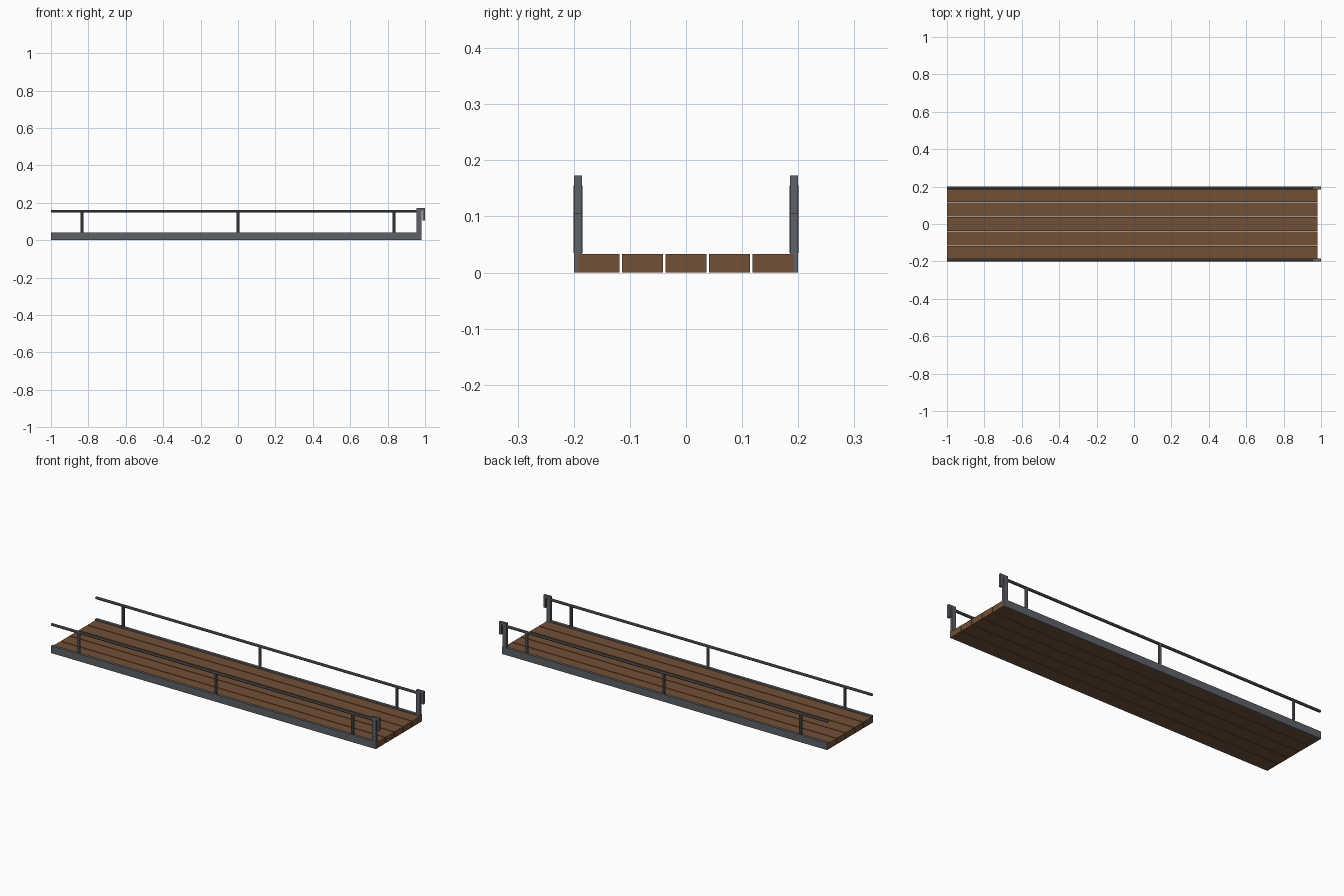
import bpy, math

if "Cube" in bpy.data.objects:
    bpy.data.objects.remove(bpy.data.objects["Cube"])

def material(name, color):
    m = bpy.data.materials.new(name)
    m.diffuse_color = color
    m.use_nodes = True
    m.node_tree.nodes["Principled BSDF"].inputs["Base Color"].default_value = m.diffuse_color
    return m

steel = material("steel", (0.11, 0.12, 0.135, 1))
wood = material("wood", (0.17, 0.08, 0.035, 1))

def box(name, x0, x1, y0, y1, z0, z1, mat):
    bpy.ops.mesh.primitive_cube_add(size=1, location=((x0+x1)/2, (y0+y1)/2, (z0+z1)/2))
    o = bpy.context.object
    o.name = name
    o.scale = (x1-x0, y1-y0, z1-z0)
    bpy.ops.object.transform_apply(location=False, rotation=False, scale=True)
    o.data.materials.append(mat)
    return o

def rod(name, center, length, radius, mat, along_x=False):
    rot = (0, math.pi/2, 0) if along_x else (0, 0, 0)
    bpy.ops.mesh.primitive_cylinder_add(vertices=8, radius=radius, depth=length,
                                        location=center, rotation=rot)
    o = bpy.context.object
    o.name = name
    o.data.materials.append(mat)
    return o

def hook(name, y0, y1, mat):
    # Inverted J profile: end post, top lip and downward catch
    profile = [(0.955, 0.03), (0.98, 0.03), (0.98, 0.16), (0.986, 0.16),
               (0.986, 0.104), (1.0, 0.104), (1.0, 0.173), (0.955, 0.173)]
    n = len(profile)
    verts = [(x, y, z) for y in (y0, y1) for x, z in profile]
    faces = [tuple(range(n)), tuple(range(2*n-1, n-1, -1))]
    faces += [(i, i+n, (i+1) % n + n, (i+1) % n) for i in range(n)]
    me = bpy.data.meshes.new(name)
    me.from_pydata(verts, [], faces)
    me.materials.append(mat)
    o = bpy.data.objects.new(name, me)
    bpy.context.collection.objects.link(o)

# Deck planks with narrow gaps
for i in range(5):
    y = (i-2)*0.0777
    box(f"deck_plank_{i+1}", -1, 0.98, y-0.0367, y+0.0367, 0, 0.033, wood)

for side, s in (("front", -1), ("back", 1)):
    yc = s*0.1925
    # Side beam, handrail and its posts
    box(f"{side}_side_beam", -1, 0.98, yc-0.0075, yc+0.0075, 0, 0.04, steel)
    rod(f"{side}_handrail", (-0.015, yc, 0.155), 1.97, 0.0075, steel, True)
    for k, x in enumerate((-0.834, 0, 0.834)):
        rod(f"{side}_rail_post_{k+1}", (x, yc, 0.095), 0.12, 0.0078, steel)
    # Hooked end post
    hook(f"{side}_end_hook", yc-0.0068, yc+0.0068, steel)
